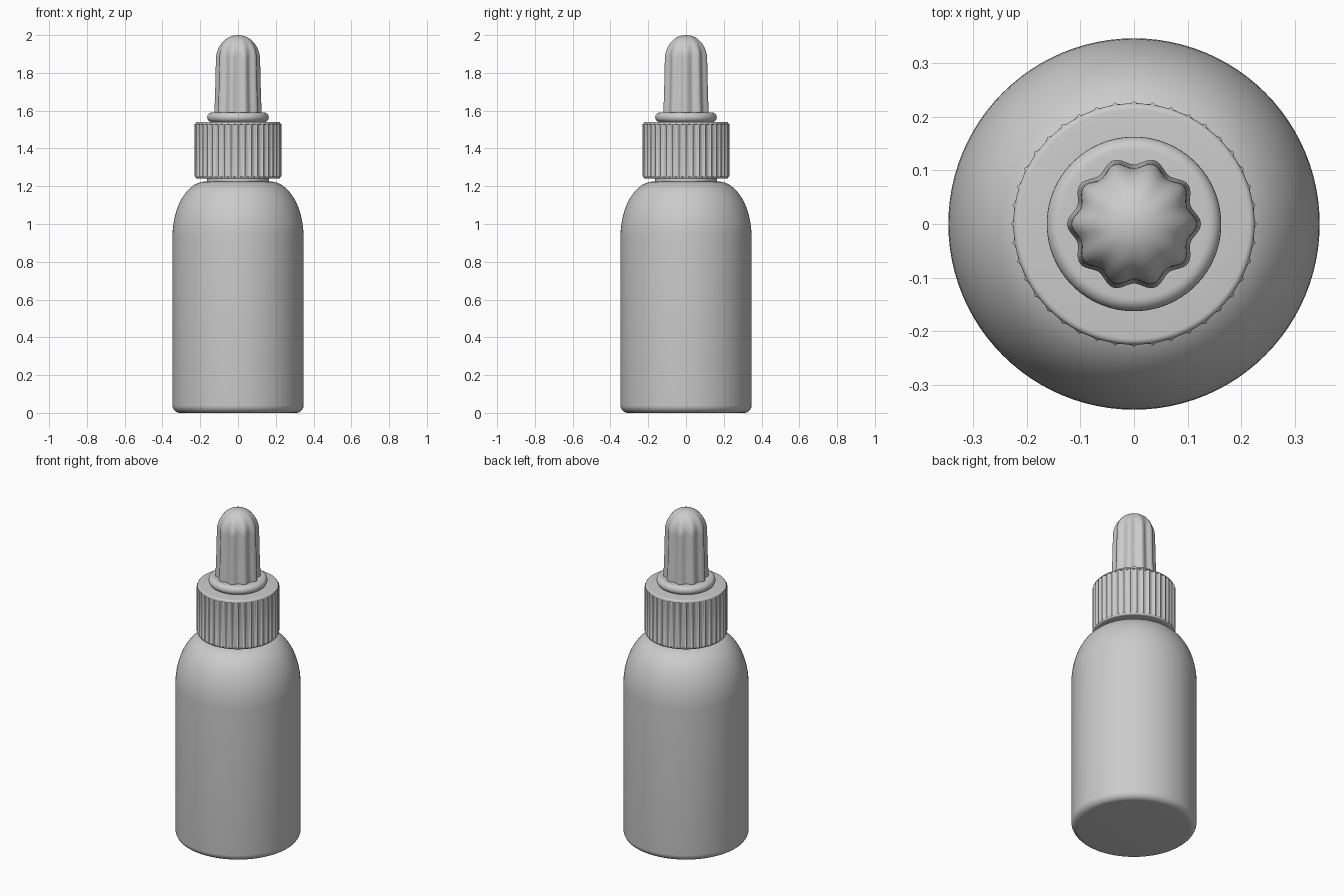
import bpy, bmesh
from math import sin, cos, pi, radians

if "Cube" in bpy.data.objects:
    bpy.data.objects.remove(bpy.data.objects["Cube"], do_unlink=True)

grey = bpy.data.materials.new("plain grey")
grey.use_nodes = True
grey.diffuse_color = (0.6, 0.6, 0.6, 1)
grey.node_tree.nodes["Principled BSDF"].inputs["Base Color"].default_value = grey.diffuse_color


def arc(cr, cz, rr, rz, start, end, steps=8):
    """Quarter-style elliptical arc of (radius, height) points, in degrees."""
    angles = [radians(start + (end - start) * i / steps) for i in range(steps + 1)]
    return [(cr + rr * cos(a), cz + rz * sin(a)) for a in angles]


def lathe(name, profile, segments=96, flute=lambda a, z: 0.0, sharp=40):
    """Spin a bottom-to-top profile; flute is the fraction cut from the radius."""
    bm = bmesh.new()
    rings = []
    for r, z in profile:
        ring = []
        for i in range(segments):
            a = 2 * pi * i / segments
            rad = r * (1 - flute(a, z))
            ring.append(bm.verts.new((rad * cos(a), rad * sin(a), z)))
        rings.append(ring)
    for low, high in zip(rings, rings[1:]):
        for i in range(segments):
            j = (i + 1) % segments
            bm.faces.new((low[i], low[j], high[j], high[i]))
    bm.faces.new(rings[0][::-1])
    bm.faces.new(rings[-1])
    mesh = bpy.data.meshes.new(name)
    bm.to_mesh(mesh)
    bm.free()
    mesh.materials.append(grey)
    obj = bpy.data.objects.new(name, mesh)
    bpy.context.collection.objects.link(obj)
    bpy.ops.object.select_all(action="DESELECT")
    obj.select_set(True)
    bpy.context.view_layer.objects.active = obj
    bpy.ops.object.shade_smooth_by_angle(angle=radians(sharp))
    return obj


# Bottle body: rounded foot, straight wall, domed shoulder, short neck
lathe("bottle",
      arc(0.307, 0.04, 0.04, 0.04, -90, 0)
      + arc(0.17, 0.93, 0.177, 0.295, 0, 90, 20)
      + [(0.165, 1.225), (0.165, 1.26)])


# Screw cap: scooped grip grooves between its softened rims
def cap_grip(a, z):
    return 0.04 * abs(sin(20 * a)) if 1.25 < z < 1.53 else 0.02


lathe("screw_cap",
      [(0.17, 1.24)] + arc(0.219, 1.25, 0.011, 0.01, -90, 0, 4)
      + [(0.23, 1.252), (0.23, 1.528)]
      + arc(0.219, 1.53, 0.011, 0.01, 0, 90, 4) + [(0.12, 1.54)],
      segments=320, sharp=50)

bpy.data.objects.remove(bpy.data.objects["screw_cap"], do_unlink=True)
lathe("screw_cap",
      [(0.17, 1.24)] + arc(0.219, 1.25, 0.011, 0.01, -90, 0, 4)
      + [(0.23, 1.252), (0.23, 1.528)]
      + arc(0.219, 1.53, 0.011, 0.01, 0, 90, 4) + [(0.12, 1.54)],
      segments=320, flute=cap_grip, sharp=50)

# Rubber collar under the bulb
lathe("collar",
      [(0.14, 1.535)] + arc(0.139, 1.565, 0.024, 0.025, -90, 90, 12) + [(0.1, 1.59)])


# Squeeze bulb: ten soft lobes fading out towards the crown
def bulb_lobes(a, z):
    fade = min(1, (2.0 - z) / 0.12)
    return 0.055 * fade * (1 - cos(10 * a))


lathe("squeeze_bulb",
      [(0.125, 1.585), (0.125, 1.61), (0.122, 1.66), (0.119, 1.78)]
      + arc(0, 1.87, 0.117, 0.13, 0, 89, 16),
      segments=160, flute=bulb_lobes, sharp=60)
